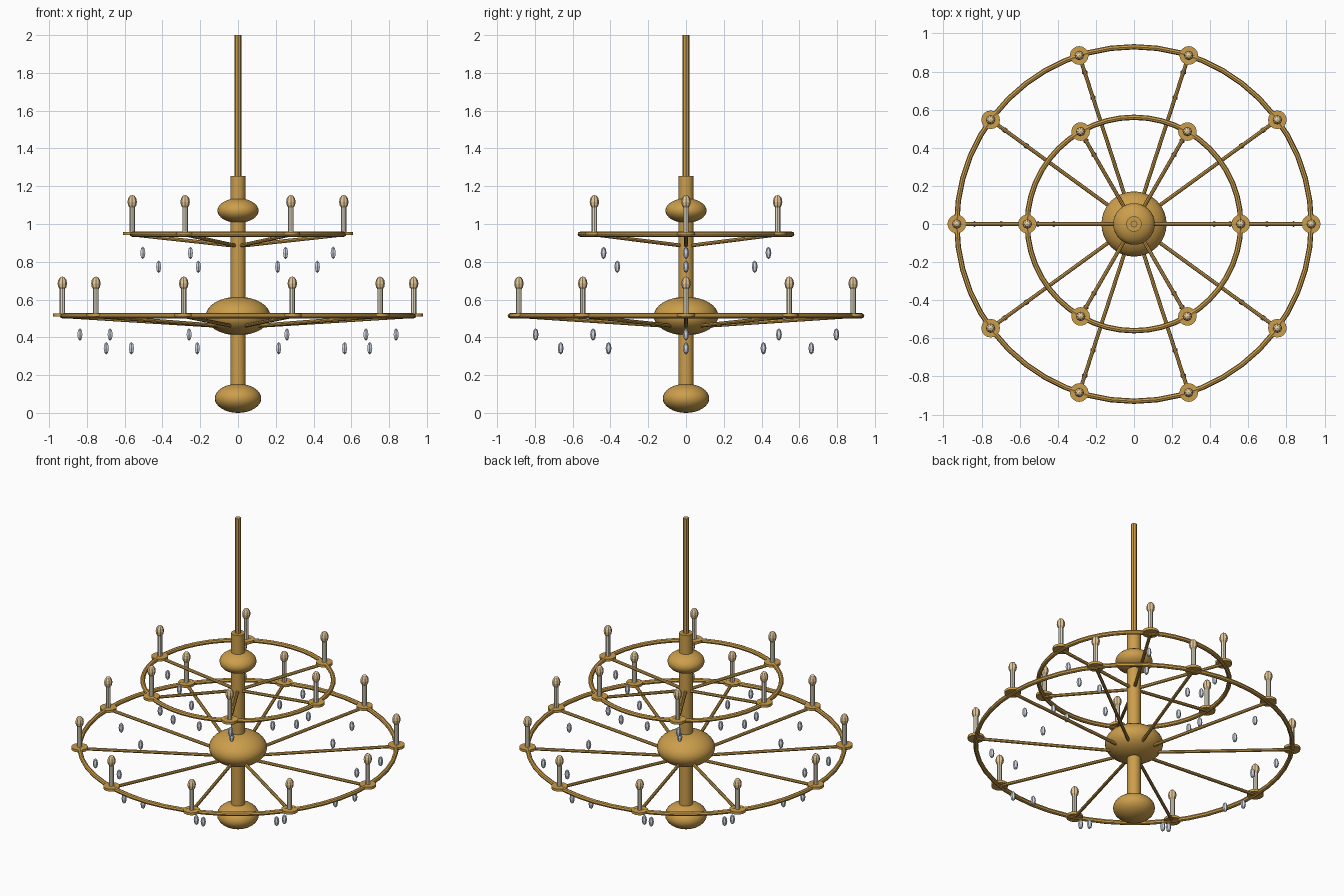
import bpy, math
from mathutils import Vector

if "Cube" in bpy.data.objects:
    bpy.data.objects.remove(bpy.data.objects["Cube"])


def material(name, rgb):
    m = bpy.data.materials.new(name)
    m.diffuse_color = (*rgb, 1)
    m.use_nodes = True
    m.node_tree.nodes["Principled BSDF"].inputs["Base Color"].default_value = m.diffuse_color
    return m


BRASS = material("brass", (0.60, 0.34, 0.07))
CANDLE = material("candle_ivory", (0.85, 0.79, 0.62))
FLAME = material("bulb_warm", (1.0, 0.74, 0.40))
CRYSTAL = material("crystal_pale_blue", (0.74, 0.80, 0.90))


def finish(name, mat, smooth=True):
    o = bpy.context.object
    o.name = name
    o.data.materials.append(mat)
    if smooth:
        bpy.ops.object.shade_smooth_by_angle(angle=math.radians(35))
    return o


def rod(name, a, b, radius, mat, sides=12, smooth=True):
    a, b = Vector(a), Vector(b)
    d = b - a
    bpy.ops.mesh.primitive_cylinder_add(
        vertices=sides, radius=radius, depth=d.length, location=(a + b) / 2,
        rotation=d.to_track_quat('Z', 'Y').to_euler())
    return finish(name, mat, smooth)


def ellipsoid(name, loc, r, rz, mat, seg, rings, smooth=True):
    bpy.ops.mesh.primitive_uv_sphere_add(segments=seg, ring_count=rings, radius=1, location=loc)
    bpy.context.object.scale = (r, r, rz)
    bpy.ops.object.transform_apply(location=False, rotation=False, scale=True)
    return finish(name, mat, smooth)


# Central stem with its hanging rod and three flattened balls
rod("hanging_rod", (0, 0, 1.24), (0, 0, 2.0), 0.018, BRASS, 8, False)
rod("central_column", (0, 0, 0.08), (0, 0, 1.255), 0.04, BRASS, 20)
ellipsoid("bottom_ball", (0, 0, 0.077), 0.123, 0.077, BRASS, 32, 16)
ellipsoid("middle_ball", (0, 0, 0.513), 0.171, 0.102, BRASS, 32, 16)
ellipsoid("top_ball", (0, 0, 1.071), 0.109, 0.065, BRASS, 32, 16)


def tier(label, count, radius, z, hub_z):
    # Ring
    bpy.ops.mesh.primitive_torus_add(major_radius=radius, minor_radius=0.014,
                                     major_segments=48, minor_segments=8,
                                     location=(0, 0, z))
    finish(label + "_ring", BRASS)
    for i in range(count):
        t = 2 * math.pi * i / count

        def at(r, h):
            return (r * math.cos(t), r * math.sin(t), h)

        # Arm, drip tray, candle and bulb
        rod(label + "_arm", at(0.02, hub_z), at(radius, z - 0.002), 0.01, BRASS, 8)
        rod(label + "_tray", at(radius, z - 0.005), at(radius, z + 0.011), 0.049, BRASS, 16)
        rod(label + "_candle", at(radius, z), at(radius, z + 0.145), 0.0145, CANDLE, 8, False)
        ellipsoid(label + "_bulb", at(radius, z + 0.171), 0.025, 0.037, FLAME, 8, 6, False)
        # Two crystals hanging below each arm
        for frac, drop in ((0.9, 0.099), (0.75, 0.172)):
            ellipsoid(label + "_crystal", at(radius * frac, z - drop), 0.0155, 0.033,
                      CRYSTAL, 6, 4, False)


tier("lower", 10, 0.93, 0.514, 0.455)
tier("upper", 6, 0.56, 0.946, 0.885)
